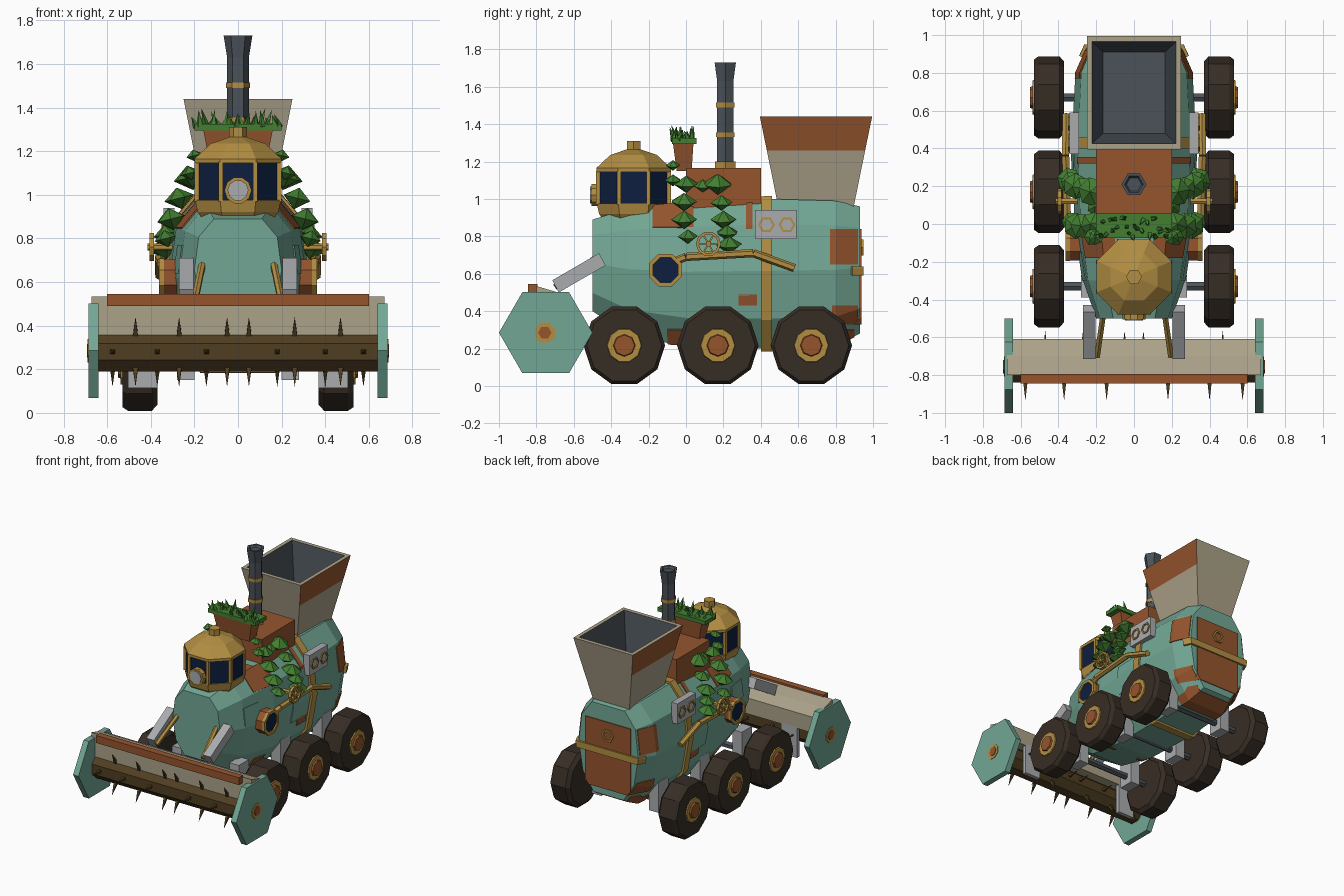
import bpy, bmesh, random
from math import sin, cos, pi
from mathutils import Vector as V

random.seed(4)
if "Cube" in bpy.data.objects:
    bpy.data.objects.remove(bpy.data.objects["Cube"])


def material(name, *rgb):
    m = bpy.data.materials.new(name)
    m.use_nodes = True
    m.diffuse_color = (*rgb, 1)
    m.node_tree.nodes["Principled BSDF"].inputs["Base Color"].default_value = (*rgb, 1)
    return m


TEAL = material("teal paint", .17, .39, .30)
RUST = material("rust", .30, .09, .027)
BEIGE = material("beige metal", .41, .36, .25)
GOLD = material("brass", .45, .27, .055)
TYRE = material("tyre rubber", .037, .026, .018)
BROWN = material("dark iron", .08, .048, .016)
SLATE = material("slate metal", .07, .085, .1)
NAVY = material("navy glass", .004, .013, .05)
GREEN = material("leaf green", .055, .21, .03)
SILVER = material("silver metal", .4, .41, .42)


def finish(name, bm, mat):
    mesh = bpy.data.meshes.new(name)
    bm.to_mesh(mesh)
    bm.free()
    mesh.materials.append(mat)
    ob = bpy.data.objects.new(name, mesh)
    bpy.context.collection.objects.link(ob)
    return ob


def loft(name, rings, mat, caps=True):
    """Skin a list of equal point rings."""
    bm = bmesh.new()
    vs = [[bm.verts.new(p) for p in r] for r in rings]
    n = len(vs[0])
    for a, b in zip(vs, vs[1:]):
        for i in range(n):
            j = (i + 1) % n
            bm.faces.new((a[i], a[j], b[j], b[i]))
    if caps:
        bm.faces.new(vs[0])
        bm.faces.new(vs[-1])
    bmesh.ops.remove_doubles(bm, verts=bm.verts, dist=.0004)
    bmesh.ops.recalc_face_normals(bm, faces=bm.faces)
    return finish(name, bm, mat)


def lathe(name, origin, axis, pts, n, mat, spin=0, caps=True):
    """Revolve (radius, height) points around an axis."""
    o, d = V(origin), V(axis).normalized()
    u = V((1, 0, 0)) if abs(d.z) > .99 else d.cross(V((0, 0, 1))).normalized()
    w = d.cross(u)
    ang = [spin + 2 * pi * i / n for i in range(n)]
    rings = [[o + d * h + (u * cos(a) + w * sin(a)) * r for a in ang] for r, h in pts]
    return loft(name, rings, mat, caps)


def rod(name, a, b, r, n, mat, tip=None):
    d = V(b) - V(a)
    return lathe(name, a, d, [(r, 0), (r if tip is None else tip, d.length)], n, mat, pi / n)


def ring(name, origin, axis, r, t, h, n, mat, spin=0):
    pts = [(r - t, 0), (r, 0), (r, h), (r - t, h), (r - t, 0)]
    return lathe(name, origin, axis, pts, n, mat, spin, False)


def rect(hx, hy, z, cy=0):
    return [V((x * hx, cy + y * hy, z)) for x, y in ((-1, -1), (1, -1), (1, 1), (-1, 1))]


def box(name, lo, hi, mat):
    ring_at = lambda z: [(lo[0], lo[1], z), (hi[0], lo[1], z), (hi[0], hi[1], z), (lo[0], hi[1], z)]
    return loft(name, [ring_at(lo[2]), ring_at(hi[2])], mat)


# Hull
half = [(.55, 1), (.9, .83), (1, .52), (.86, .2), (.5, 0)]
outline = half + [(-x, z) for x, z in reversed(half)]
hull_rings = []
for y, w, top, low in ((-.5, .2, .89, .4), (-.3, .27, .95, .27), (0, .315, .98, .21),
                       (.45, .33, 1, .2), (.8, .31, .99, .22), (.93, .25, .96, .28)):
    hull_rings.append([(x * w, y, low + z * (top - low)) for x, z in outline])
hull = loft("hull", hull_rings, TEAL)


def patch(name, mat, off, *bounds):
    """Plate that follows the hull, trimmed to (axis, low, high) bounds."""
    bm = bmesh.new()
    bm.from_mesh(hull.data)
    bm.normal_update()
    for v, p in [(v, v.co + v.normal * off * v.calc_shell_factor()) for v in bm.verts]:
        v.co = p
    for axis, lo, hi in bounds:
        for val, sign in ((lo, -1), (hi, 1)):
            no = V((0, 0, 0))
            no[axis] = sign
            co = V((0, 0, 0))
            co[axis] = val
            bmesh.ops.bisect_plane(bm, geom=bm.verts[:] + bm.edges[:] + bm.faces[:],
                                   plane_co=co, plane_no=no, clear_outer=True)
    ob = finish(name, bm, mat)
    mod = ob.modifiers.new("thickness", "SOLIDIFY")
    mod.thickness = off + .002


# Straps, rear door and side plates
patch("hull_strap", GOLD, .016, (1, .4, .46))
patch("rear_door", RUST, .008, (0, -.19, .19), (1, .9, 1), (2, .33, .84))
patch("rear_strap", GOLD, .02, (1, .89, 1), (2, .59, .64))
patch("belly_plate", RUST, .006, (0, -.2, .2), (1, .72, .9), (2, .1, .3))
ring("door_hexagon", (0, .935, .74), (0, 1, 0), .05, .014, .015, 6, GOLD)
side_plates = [(-.18, .04, .85, .98, RUST), (.32, .355, .84, .98, RUST), (.77, .92, .65, .84, RUST),
               (.78, .92, .33, .43, RUST), (.28, .38, .43, .49, RUST), (-.1, 0, .22, .3, RUST),
               (-.3, -.15, .64, .77, TEAL), (.2, .39, .48, .7, TEAL)]

# Cab with windows and dome
cab, flat = (0, -.28, 0), pi / 8
lathe("cab_base", cab, (0, 0, 1), [(.17, .88), (.2, .92), (.213, .975)], 8, GOLD, flat)
lathe("cab_glass", cab, (0, 0, 1), [(.205, .97), (.205, 1.16)], 8, NAVY, flat)
lathe("cab_dome", cab, (0, 0, 1),
      [(.216, 1.145), (.216, 1.165), (.135, 1.235), (.04, 1.265)], 8, GOLD, flat)
lathe("dome_knob", cab, (0, 0, 1), [(.042, 1.25), (.042, 1.31)], 6, GOLD)
for i in range(8):
    a = flat + i * pi / 4
    p = V((.205 * cos(a), -.28 + .205 * sin(a), .97))
    rod("cab_pillar", p, p + V((0, 0, .18)), .015, 4, GOLD)
lathe("headlight_rim", (0, -.45, 1.02), (0, -1, 0), [(.062, 0), (.062, .055)], 10, GOLD)
lathe("headlight_lens", (0, -.45, 1.02), (0, -1, 0), [(.048, 0), (.048, .062)], 10, SILVER)

# Engine housing and chimney
box("engine_housing", (-.2, 0, .95), (.2, .4, 1.165), RUST)
lathe("chimney", (0, .21, 0), (0, 0, 1),
      [(.05, 1.16), (.05, 1.63), (.066, 1.73), (.05, 1.73), (.04, 1.715)], 6, SLATE)
for z, r, h in ((1.165, .062, .035), (1.33, .056, .025), (1.49, .056, .025)):
    lathe("chimney_band", (0, .21, z), (0, 0, 1), [(r, 0), (r, h)], 6, GOLD)

# Planter with sprouts
loft("planter", [rect(.13, .04, 1.15, -.01), rect(.16, .055, 1.3, -.015)], RUST)
box("planter_moss", (-.2, -.075, 1.295), (.2, .055, 1.325), GREEN)
for i in range(26):
    p = V((-.19 + .38 * i / 25, random.uniform(-.07, .04), 1.31))
    lean = V((random.uniform(-.03, .03), random.uniform(-.04, .02), random.uniform(.04, .09)))
    rod("sprout", p, p + lean, .018, 4, GREEN, 0)

# Hopper: beige shell, rust side bands, dark inside
hopper = loft("hopper", [rect(.15, .2, .95, .695), rect(.214, .263, 1.26, .695),
                         rect(.25, .3, 1.44, .695), rect(.222, .27, 1.44, .695),
                         rect(.165, .215, 1.12, .695)], BEIGE)
hopper.data.materials.append(RUST)
hopper.data.materials.append(SLATE)
for f in hopper.data.polygons:
    c, n = f.center, f.normal
    if n.x * c.x + n.y * (c.y - .695) < -.01 or (n.z > .9 and c.z < 1.2):
        f.material_index = 2
    elif c.z > 1.26 and abs(n.x) > .7:
        f.material_index = 1

# Harvester head: hood, roller, spikes
hood = [(-.8, .34), (-.8, .534), (-.7, .505), (-.61, .46), (-.61, .34)]
loft("hood", [[(s * .672, y, z) for y, z in hood] for s in (-1, 1)], BEIGE)
box("hood_bar", (-.6, -.845, .49), (.6, -.795, .546), RUST)
axle = V((0, -.75, .28))
rod("roller", axle - V((.64, 0, 0)), axle + V((.64, 0, 0)), .097, 8, BROWN)
rows = [(-.575, -.37, -.145, .18, .4, .575), (-.47, -.27, -.05, .05, .26, .47)]
for k in range(6):
    d = V((0, -cos(k * pi / 3), sin(k * pi / 3)))
    for x in rows[k % 2]:
        base = axle + V((x, 0, 0))
        rod("roller_spike", base + d * .07, base + d * .185, .019, 4, BROWN, 0)

# Parts repeated on both sides
for s in (1, -1):
    out = (s, 0, 0)
    across = (0, .03, 1) if s > 0 else (0, -1, -.03)
    for y0, y1, z0, z1, mat in side_plates:
        patch("side_plate", mat, .006, (0, *sorted((s * .1, s))), (1, y0, y1), (2, z0, z1))

    # Head end plates and arms
    lathe("end_plate", (s * .64, -.75, .285), out, [(.25, 0), (.25, .045)], 6, TEAL)
    lathe("end_hub_ring", (s * .68, -.755, .285), out, [(.058, 0), (.058, .009)], 8, GOLD, flat)
    lathe("end_hub", (s * .68, -.755, .285), out, [(.036, 0), (.036, .013)], 6, RUST)
    arm = [(-.715, .565), (-.68, .5), (-.43, .645), (-.465, .71)]
    loft("lift_arm", [[(s * x, y, z) for y, z in arm] for x in (.205, .27)], SILVER)
    rod("lift_piston", (s * .195, -.7, .53), (s * .16, -.46, .7), .017, 6, GOLD)
    box("head_bracket", (s * .37, -.64, .115), (s * .505, -.61, .35), SILVER)

    # Wheels, axles and suspension
    for y in (-.33, .17, .67):
        lathe("tyre", (s * .37, y, .217), out,
              [(.19, 0), (.218, .025), (.218, .135), (.2, .16)], 10, TYRE)
        lathe("hub_ring", (s * .52, y, .217), out, [(.096, 0), (.09, .018)], 10, GOLD)
        lathe("hub_cap", (s * .53, y, .217), out, [(.063, 0), (.055, .02)], 8, RUST)
        rod("axle", (0, y, .22), (s * .38, y, .22), .025, 6, SLATE)
        box("suspension", (s * .2, y - .06, .15), (s * .28, y + .06, .38), SILVER)

    # Porthole
    lathe("porthole_body", (s * .26, -.11, .62), out, [(.09, 0), (.09, .085)], 8, RUST, flat)
    ring("porthole_rim", (s * .34, -.11, .62), out, .094, .022, .022, 8, GOLD, flat)
    lathe("porthole_glass", (s * .34, -.11, .62), out, [(.075, 0), (.075, .012)], 8, NAVY, flat)

    # Pipe and valve wheel
    path = [(.34, -.05, .67), (.352, 0, .69), (.362, .36, .71), (.36, .58, .63)]
    for a, b in zip(path, path[1:]):
        rod("side_pipe", (s * a[0], *a[1:]), (s * b[0], *b[1:]), .022, 6, GOLD)
    hub = V((s * .385, .12, .76))
    ring("valve_wheel", hub, out, .067, .015, .02, 10, GOLD)
    rod("valve_stem", (s * .3, .12, .76), (s * .415, .12, .76), .016, 6, GOLD)
    for k in range(3):
        d = V((0, cos(k * pi / 3), sin(k * pi / 3))) * .06
        c = hub + V((s * .01, 0, 0))
        rod("valve_spoke", c - d, c + d, .006, 4, GOLD)

    # Instrument panel
    box("side_panel", (s * .29, .37, .785), (s * .342, .59, .94), SILVER)
    for y in (.43, .54):
        ring("panel_hexagon", (s * .34, y, .862), out, .045, .012, .01, 6, GOLD)

    # Hanging vines
    vine = [(.22, 0, 1.08, .065), (.27, -.01, .985, .07), (.305, -.01, .89, .07), (.33, .01, .8, .055),
            (.22, .17, 1.08, .08), (.27, .19, .98, .06), (.31, .2, .89, .07), (.33, .22, .82, .06),
            (.34, .23, .755, .07), (.2, .09, 1.07, .05), (.2, -.07, 1.18, .04), (.22, -.07, 1.1, .045)]
    for x, y, z, r in vine:
        lathe("vine_leaf", (s * x, y, z), (s * .25, 0, 1),
              [(0, -r * .75), (r, 0), (0, r * .7)], 6, GREEN, random.random())
